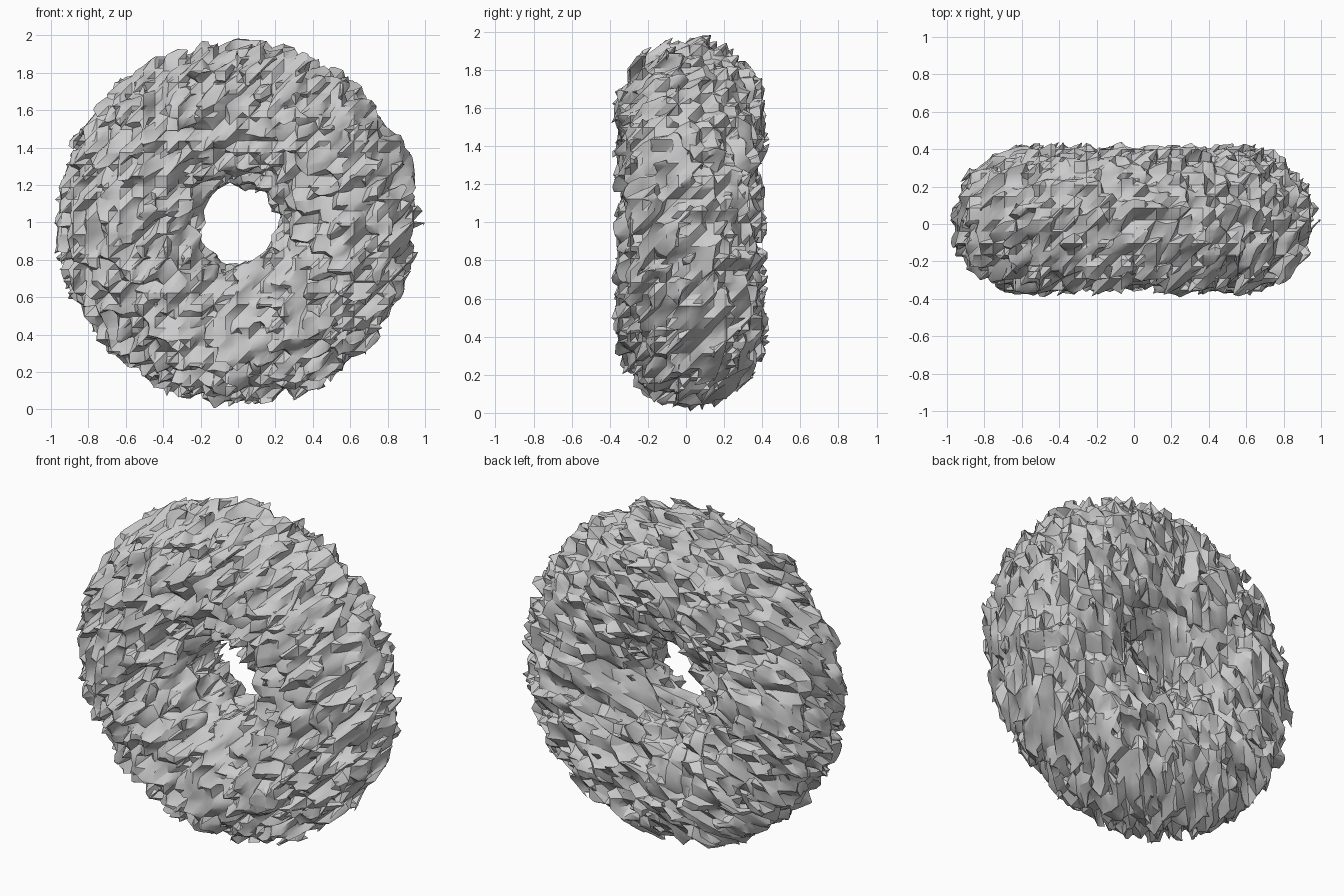
import bpy
import random
from math import hypot
from itertools import product, permutations
from mathutils import Vector

random.seed(5)
if "Cube" in bpy.data.objects:
    bpy.data.objects.remove(bpy.data.objects["Cube"])

MAJOR, MINOR = 0.585, 0.352
CELL, ROUGH = 0.0625, 0.07
CENTRE = Vector((-0.005, 0.022, 0.998))
COUNT = (36, 18, 36)


# Rough ring: signed depth below a ring surface, roughened at each grid point
def position(cell):
    return Vector([(c - n / 2) * CELL for c, n in zip(cell, COUNT)]) + CENTRE


def depth(p):
    return MINOR - hypot(hypot(p.x, p.z) - MAJOR, p.y)


field = {c: depth(position(c) - CENTRE) + random.uniform(-ROUGH, ROUGH)
         for c in product(*(range(n + 1) for n in COUNT))}
verts, faces, index = [], [], {}


def crossing(solid, empty):
    """Shared vertex where the surface cuts the edge between two grid points."""
    if (solid, empty) not in index:
        index[solid, empty] = len(verts)
        t = field[solid] / (field[solid] - field[empty])
        p = position(solid).lerp(position(empty), t)
        p.z = max(0, p.z)
        verts.append(p)
    return index[solid, empty]


def add_face(corners, outward):
    """Face wound so that its normal points out of the solid."""
    a, b, c = (verts[i] for i in corners[:3])
    faces.append(corners if (b - a).cross(c - a).dot(outward) > 0 else corners[::-1])


def cut_tetrahedron(corners):
    solid = [c for c in corners if field[c] > 0]
    empty = [c for c in corners if field[c] <= 0]
    if not solid or not empty:
        return
    outward = (sum((position(c) for c in empty), Vector((0, 0, 0))) / len(empty)
               - sum((position(c) for c in solid), Vector((0, 0, 0))) / len(solid))
    loop = [crossing(s, e) for s in solid for e in empty]
    if len(loop) == 4:
        loop[2], loop[3] = loop[3], loop[2]
        add_face([loop[0], loop[2], loop[3]], outward)
    add_face(loop[:3], outward)


# Split every grid cube near the surface into six tetrahedra and cut each one
for cell in product(*(range(n) for n in COUNT)):
    if abs(field[cell]) > 4 * CELL:
        continue
    for order in permutations(range(3)):
        corners = [cell]
        for axis in order:
            corner = list(corners[-1])
            corner[axis] += 1
            corners.append(tuple(corner))
        cut_tetrahedron(corners)

mesh = bpy.data.meshes.new("rough_ring")
mesh.from_pydata(verts, [], faces)
mesh.update()
ring_object = bpy.data.objects.new("rough_ring", mesh)
bpy.context.collection.objects.link(ring_object)

# Plain grey stone
grey = bpy.data.materials.new("stone_grey")
grey.use_nodes = True
colour = (0.6, 0.6, 0.6, 1)
grey.diffuse_color = colour
grey.node_tree.nodes["Principled BSDF"].inputs["Base Color"].default_value = colour
mesh.materials.append(grey)

bpy.ops.object.select_all(action="DESELECT")
ring_object.select_set(True)
bpy.context.view_layer.objects.active = ring_object
bpy.ops.object.shade_smooth_by_angle(angle=0.52)
